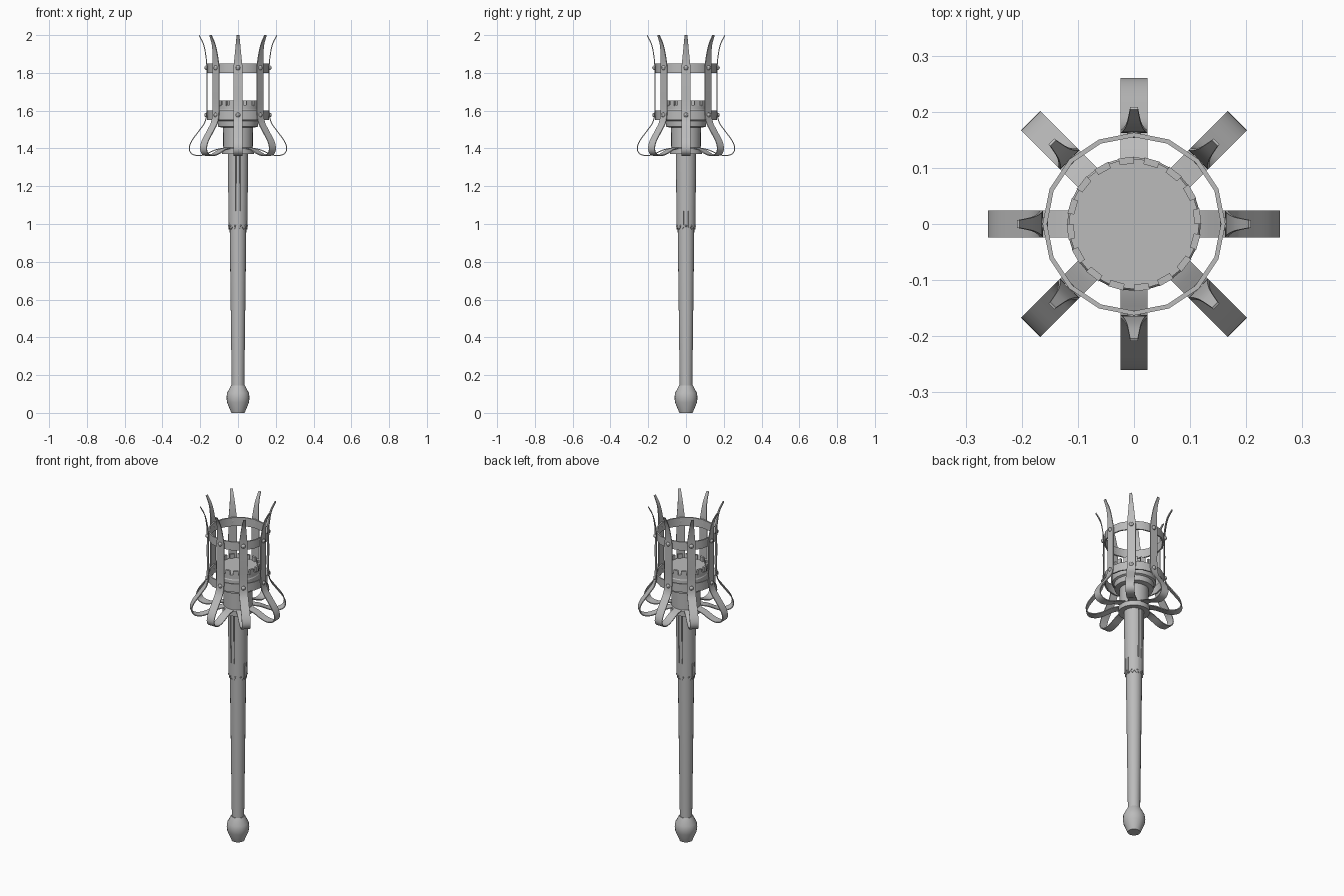
import bpy, bmesh, math
from mathutils import Matrix, Vector

cube = bpy.data.objects.get("Cube")
if cube:
    bpy.data.objects.remove(cube, do_unlink=True)

iron = bpy.data.materials.new("grey_iron")
iron.use_nodes = True
GREY = (0.5, 0.5, 0.5, 1)
iron.diffuse_color = GREY
iron.node_tree.nodes["Principled BSDF"].inputs["Base Color"].default_value = GREY


def finish(name, bm, angle=30, thickness=0, offset=-1):
    bmesh.ops.recalc_face_normals(bm, faces=bm.faces)
    mesh = bpy.data.meshes.new(name)
    bm.to_mesh(mesh)
    bm.free()
    mesh.materials.append(iron)
    obj = bpy.data.objects.new(name, mesh)
    bpy.context.collection.objects.link(obj)
    bpy.ops.object.select_all(action='DESELECT')
    obj.select_set(True)
    bpy.context.view_layer.objects.active = obj
    if thickness:
        mod = obj.modifiers.new("Thickness", 'SOLIDIFY')
        mod.thickness, mod.offset = thickness, offset
        bpy.ops.object.modifier_apply(modifier=mod.name)
    bpy.ops.object.shade_smooth_by_angle(angle=math.radians(angle))
    return obj


def polar(r, a, z):
    return Vector((r * math.cos(a), r * math.sin(a), z))


def lathe(name, profile, sides, closed=False):
    """Revolve (radius, height) points; caps the ends unless the profile is closed."""
    bm = bmesh.new()
    rings = [[bm.verts.new(polar(r, math.tau * i / sides, z)) for i in range(sides)]
             for r, z in profile]
    pairs = list(zip(rings, rings[1:]))
    if closed:
        pairs.append((rings[-1], rings[0]))
    else:
        bm.faces.new(rings[0])
        bm.faces.new(rings[-1])
    for low, high in pairs:
        for i in range(sides):
            j = (i + 1) % sides
            bm.faces.new((low[i], low[j], high[j], high[i]))
    return finish(name, bm)


# Handle and pommel
lathe("handle", [(0.033, 0.12), (0.044, 0.98), (0.047, 1.39)], 20)
lathe("pommel", [(0.035, 0), (0.058, 0.055), (0.061, 0.08), (0.058, 0.105), (0.037, 0.145)], 20)

# Split sleeve with a ragged hem around the upper handle
bm = bmesh.new()
heights = [0.985, 1.07, 1.22, 1.37, 1.385]
angles = []
slits = {}
for q in range(4):
    start = q * math.pi / 2
    for centre in (-0.2, 0.2):
        slits[len(angles)] = q
        angles += [start + centre - 0.04, start + centre + 0.04]
    angles += [start + 0.24 + k * 0.226 for k in range(1, 5)]
grid = []
for i, a in enumerate(angles):
    hem = 0.015 * (i % 2)
    grid.append([bm.verts.new(polar(0.05 + 0.0125 * (z - 0.985), a, z - (hem if k == 0 else 0)))
                 for k, z in enumerate(heights)])
for i in range(len(angles)):
    j = (i + 1) % len(angles)
    for k in range(4):
        side = slits.get(i)
        long_cut = side in (1, 3) and k in (1, 2)
        hem_cut = side in (0, 2) and k == 0
        if not (long_cut or hem_cut):
            bm.faces.new((grid[i][k], grid[j][k], grid[j][k + 1], grid[i][k + 1]))
finish("handle_sleeve", bm, thickness=0.004)

# Small studs along the hem
bm = bmesh.new()
for i in range(10):
    bmesh.ops.create_icosphere(bm, subdivisions=1, radius=0.006,
                               matrix=Matrix.Translation(polar(0.049, math.tau * i / 10, 0.99)))
finish("hem_studs", bm)

# Neck flange, neck and stepped cup
lathe("neck", [(0.085, 1.37), (0.085, 1.4), (0.078, 1.405), (0.08, 1.53)], 24)
lathe("cup", [(0.085, 1.51), (0.105, 1.515), (0.108, 1.545), (0.119, 1.55),
              (0.119, 1.6), (0.116, 1.605), (0.116, 1.63)], 32)

# Crenellated rim of the cup
bm = bmesh.new()
TEETH = 16
for i in range(TEETH):
    a0, a1 = [math.tau * (i + f) / TEETH for f in (0, 0.6)]
    base = [bm.verts.new(polar(r, a, 1.625)) for r, a in
            ((0.108, a0), (0.12, a0), (0.12, a1), (0.108, a1))]
    face = bm.faces.new(base)
    top = bmesh.ops.extrude_face_region(bm, geom=[face])["geom"]
    bmesh.ops.translate(bm, vec=(0, 0, 0.03),
                        verts=[v for v in top if isinstance(v, bmesh.types.BMVert)])
finish("cup_teeth", bm)

# Two hoops of the cage
for name, low, high in (("lower_hoop", 1.55, 1.6), ("upper_hoop", 1.8, 1.85)):
    lathe(name, [(0.163, low), (0.163, high), (0.155, high), (0.155, low)], 16, closed=True)

# Strap path: curls out from the neck, climbs the cage and flares to a spike
path = [(0.075, 1.402), (0.12, 1.392), (0.17, 1.37), (0.21, 1.362), (0.245, 1.372),
        (0.258, 1.4), (0.245, 1.44), (0.205, 1.495), (0.175, 1.54), (0.165, 1.6),
        (0.165, 1.72), (0.165, 1.83), (0.17, 1.89), (0.182, 1.95), (0.206, 2.0)]


def smooth_path(points, steps=4):
    pts = [Vector(p) for p in points]
    pts = [2 * pts[0] - pts[1]] + pts + [2 * pts[-1] - pts[-2]]
    out = []
    for a, b, c, d in zip(pts, pts[1:], pts[2:], pts[3:]):
        for s in range(steps):
            t = s / steps
            out.append(0.5 * (2 * b + (c - a) * t + (2 * a - 5 * b + 4 * c - d) * t * t
                              + (3 * b - a - 3 * c + d) * t ** 3))
    return out + [pts[-2]]


curve = smooth_path(path)
for n in range(8):
    turn = Matrix.Rotation(math.tau * n / 8, 3, 'Z')
    bm = bmesh.new()
    rows = []
    for r, z in curve:
        half = 0.024 - 0.017 * max(0, (z - 1.83) / 0.17)
        rows.append([bm.verts.new(turn @ Vector((r, s * half, z))) for s in (-1, 1)])
    for low, high in zip(rows, rows[1:]):
        bm.faces.new((low[0], low[1], high[1], high[0]))
    finish(f"cage_strap_{n + 1}", bm, thickness=0.005, offset=0)

    # Rivets where the strap crosses each hoop
    bm = bmesh.new()
    for z in (1.577, 1.827):
        bmesh.ops.create_uvsphere(bm, u_segments=10, v_segments=6, radius=0.013,
                                  matrix=Matrix.Translation(turn @ Vector((0.166, 0, z))))
    finish(f"rivets_{n + 1}", bm)
